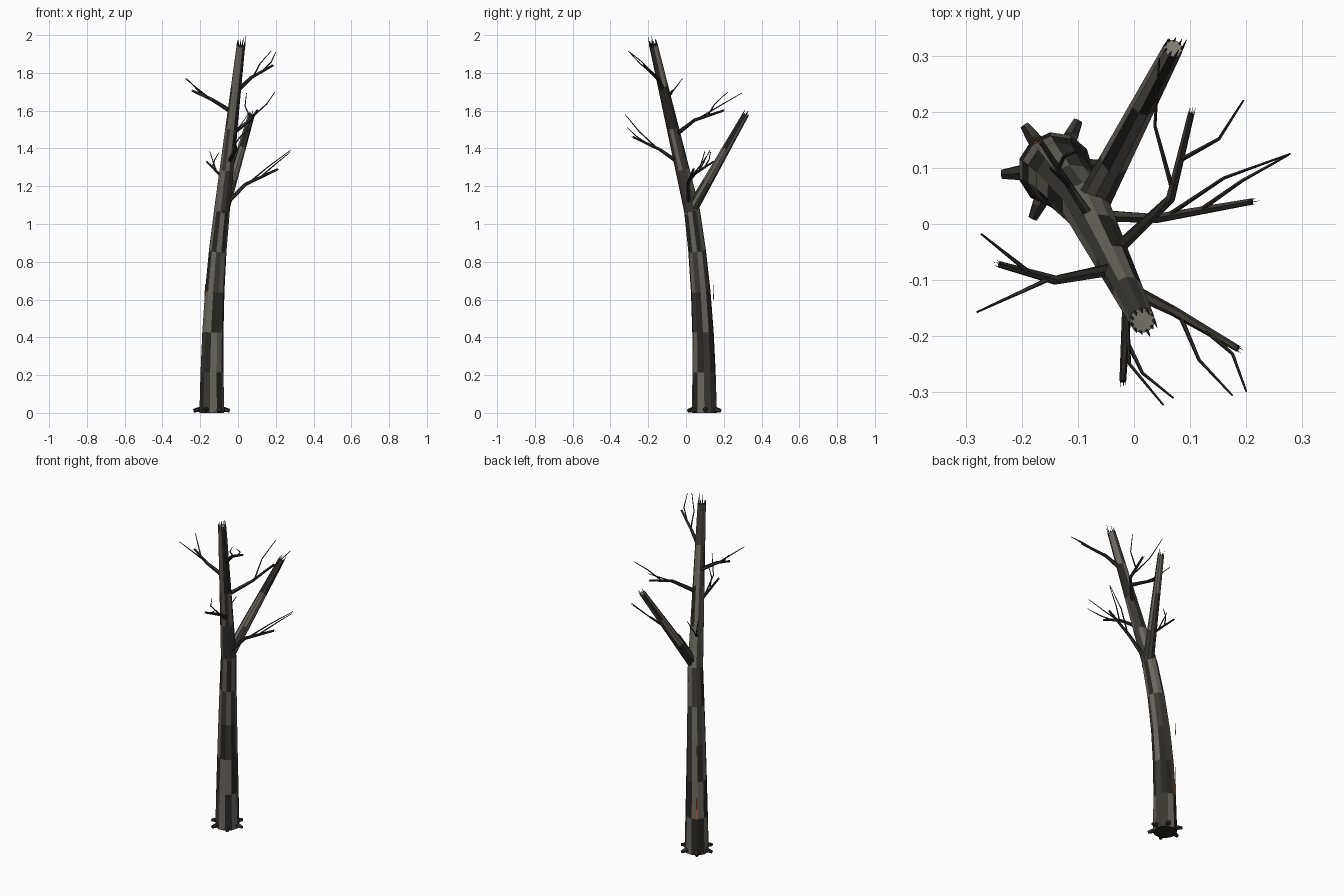
import bpy, bmesh, math, random
from mathutils import Vector

if "Cube" in bpy.data.objects:
    bpy.data.objects.remove(bpy.data.objects["Cube"])

random.seed(7)
Z = Vector((0, 0, 1))


def mat(name, r, g, b):
    m = bpy.data.materials.new(name)
    m.diffuse_color = (r, g, b, 1)
    m.use_nodes = True
    m.node_tree.nodes["Principled BSDF"].inputs["Base Color"].default_value = m.diffuse_color
    return m


MATS = [mat("charcoal", 0.022, 0.02, 0.017), mat("dark_bark", 0.045, 0.04, 0.035),
        mat("ash_bark", 0.15, 0.135, 0.115), mat("bare_wood", 0.24, 0.22, 0.19),
        mat("ember", 0.75, 0.12, 0.02)]
DARK, BARK, WOOD, EMBER = (0, 0, 1), (0, 1, 1, 2, 2), 3, 4


def finish(name, bm):
    bmesh.ops.recalc_face_normals(bm, faces=bm.faces)
    me = bpy.data.meshes.new(name)
    bm.to_mesh(me)
    bm.free()
    for m in MATS:
        me.materials.append(m)
    bpy.context.collection.objects.link(bpy.data.objects.new(name, me))


def ring_points(p, d, r, n):
    """Points of a circle around p, square to direction d."""
    q = Z.rotation_difference(d)
    return [p + q @ Vector((r * math.cos(a), r * math.sin(a), 0))
            for a in (2 * math.pi * k / n for k in range(n))]


def tube(bm, pts, r0, r1, sides, mats=DARK, cap=0):
    """Flat-faced tapering tube along a path, random material per face."""
    rings, last = [], len(pts) - 1
    for i, p in enumerate(pts):
        d = (pts[min(i + 1, last)] - pts[max(i - 1, 0)]).normalized()
        if i == 0 and p.z == 0:
            d = Z
        r = r0 + (r1 - r0) * i / last
        rings.append([bm.verts.new(v) for v in ring_points(p, d, r, sides)])
    for a, b in zip(rings, rings[1:]):
        for k in range(sides):
            n = (k + 1) % sides
            bm.faces.new((a[k], a[n], b[n], b[k])).material_index = random.choice(mats)
    bm.faces.new(rings[0][::-1])
    bm.faces.new(rings[-1]).material_index = cap


def splinters(bm, pts, r, n, longest):
    """Ring of thin spikes around the broken end of a path."""
    d = (pts[-1] - pts[-2]).normalized()
    for k, p in enumerate(ring_points(pts[-1], d, r * 0.88, n)):
        h = longest * (1 if k == 0 else random.uniform(0.25, 0.9))
        tube(bm, [p - d * 0.005, p + d * h], r * 0.16, r * 0.03, 4)


# Leaning trunk: curved lower part, straight upper part
root, crotch, tip = Vector((-0.14, 0.097, 0)), Vector((-0.086, 0.032, 1.07)), Vector((0.015, -0.172, 1.945))
trunk = []
for i in range(5):
    t = i / 5
    p = root.lerp(crotch, t ** 2.4)
    p.z = crotch.z * t
    trunk.append(p)
trunk += [crotch.lerp(tip, i / 4) for i in range(5)]
bm = bmesh.new()
tube(bm, trunk, 0.067, 0.023, 11, BARK, WOOD)
finish("trunk", bm)
bm = bmesh.new()
splinters(bm, trunk, 0.023, 11, 0.055)
finish("trunk_splinters", bm)

# Forked limb
start, end = Vector((-0.085, 0.015, 1.05)), Vector((0.07, 0.313, 1.575))
fork = [start.lerp(end, i / 3) for i in range(4)]
bm = bmesh.new()
tube(bm, fork, 0.032, 0.018, 9, BARK, WOOD)
finish("fork_limb", bm)
bm = bmesh.new()
splinters(bm, fork, 0.018, 9, 0.035)
finish("fork_splinters", bm)


def branch(name, base, mid, end, tip_a, bow_a, tip_b, bow_b, size=1.0):
    """Bent broken branch with two bowed twigs growing from its outer half."""
    path = [Vector(base), Vector(mid), Vector(end)]
    bm = bmesh.new()
    tube(bm, path, 0.012 * size, 0.006 * size, 6)
    splinters(bm, path, 0.006 * size, 5, 0.013)
    for t, tip_point, bow in ((0.1, tip_a, bow_a), (0.45, tip_b, bow_b)):
        s, e = path[1].lerp(path[2], t), Vector(tip_point)
        side = Z.cross(e - s).normalized()
        tube(bm, [s, s.lerp(e, 0.5) + side * bow, e], 0.0045, 0.0018, 5)
    finish(name, bm)


# Side branches: base, bend, end, then two twig tips with their sideways bow
branch("lower_right_branch", (-0.07, 0.015, 1.1), (0.04, 0.01, 1.21), (0.21, 0.04, 1.29),
       (0.278, 0.125, 1.39), 0.015, (0.275, 0.123, 1.38), 0.005)
branch("back_branch", (-0.035, -0.05, 1.475), (0.065, 0.045, 1.55), (0.102, 0.197, 1.6),
       (0.045, 0.295, 1.693), 0.02, (0.195, 0.22, 1.698), -0.02)
branch("left_branch", (-0.035, -0.08, 1.595), (-0.14, -0.1, 1.66), (-0.24, -0.072, 1.705),
       (-0.28, -0.157, 1.77), 0, (-0.272, -0.018, 1.77), 0)
branch("upper_right_branch", (0, -0.12, 1.71), (0.07, -0.155, 1.775), (0.185, -0.222, 1.84),
       (0.175, -0.305, 1.915), -0.015, (0.2, -0.298, 1.91), 0.018)
branch("front_branch", (-0.055, -0.025, 1.315), (-0.012, -0.14, 1.395), (-0.02, -0.28, 1.46),
       (0.052, -0.322, 1.58), -0.03, (0.07, -0.31, 1.51), -0.015)
branch("small_left_branch", (-0.07, 0, 1.24), (-0.11, 0.06, 1.275), (-0.165, 0.145, 1.33),
       (-0.15, 0.1, 1.385), 0, (-0.1, 0.13, 1.38), 0.01, 0.8)


def around(degrees, r, z):
    """Point beside the trunk foot."""
    a = math.radians(degrees)
    return root + Vector((r * math.cos(a), r * math.sin(a), z))


# Root stubs around the base
bm = bmesh.new()
for k in range(6):
    a = 5 + 60 * k
    tube(bm, [around(a, 0.03, 0.02), around(a, 0.07, 0.017), around(a, 0.096, 0.012)], 0.018, 0.009, 6)
finish("roots", bm)

# Glowing cracks in the bark
bm = bmesh.new()
for z, length in ((0.21, 0.19), (0.6, 0.08)):
    tube(bm, [around(126, 0.06, z), around(126, 0.057, z + length)], 0.003, 0.001, 4, (EMBER,), EMBER)
for k in range(3):
    a = -75 + 45 * k
    tube(bm, [around(a, 0.063, 0.003), around(a, 0.063, 0.02)], 0.003, 0.001, 4, (EMBER,), EMBER)
finish("ember_cracks", bm)
